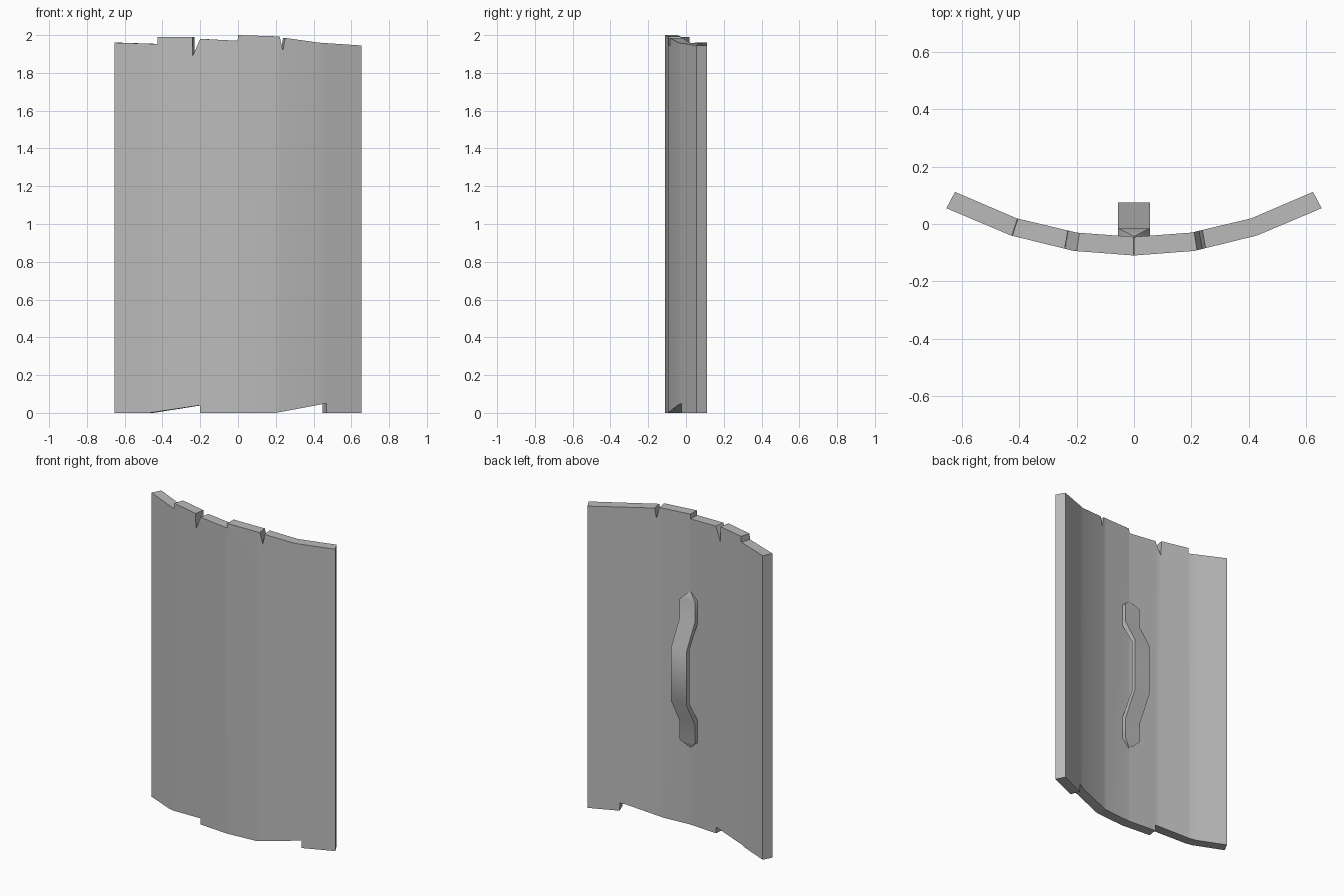
import bpy
import bmesh

cube = bpy.data.objects.get("Cube")
if cube:
    bpy.data.objects.remove(cube)

grey = bpy.data.materials.new("plain grey")
grey.use_nodes = True
COLOR = (0.5, 0.5, 0.5, 1)
grey.diffuse_color = COLOR
bsdf = next(n for n in grey.node_tree.nodes if n.type == "BSDF_PRINCIPLED")
bsdf.inputs["Base Color"].default_value = COLOR


def interp(points, x):
    for (x0, y0), (x1, y1) in zip(points, points[1:]):
        if x <= x1:
            return y0 + (y1 - y0) * (x - x0) / (x1 - x0)
    return points[-1][1]


def loft(name, rings, angle):
    """Join four-cornered rings into a closed solid."""
    bm = bmesh.new()
    rows = [[bm.verts.new(p) for p in ring] for ring in rings]
    for a, b in zip(rows, rows[1:]):
        for i in range(4):
            j = (i + 1) % 4
            bm.faces.new((a[i], a[j], b[j], b[i]))
    bm.faces.new(rows[0])
    bm.faces.new(rows[-1])
    bmesh.ops.remove_doubles(bm, verts=bm.verts, dist=0.0001)
    bmesh.ops.recalc_face_normals(bm, faces=bm.faces)
    mesh = bpy.data.meshes.new(name)
    bm.to_mesh(mesh)
    bm.free()
    mesh.materials.append(grey)
    obj = bpy.data.objects.new(name, mesh)
    bpy.context.collection.objects.link(obj)
    bpy.ops.object.select_all(action="DESELECT")
    obj.select_set(True)
    bpy.context.view_layer.objects.active = obj
    bpy.ops.object.shade_smooth_by_angle(angle=angle)
    return obj


# Curved panel: front and back arcs, with chipped top and bottom edges
front_arc = [(0, -0.11), (0.21, -0.094), (0.43, -0.04), (0.655, 0.055)]
back_arc = [(0, -0.045), (0.21, -0.03), (0.43, 0.02), (0.655, 0.112)]
top_edge = [(-0.655, 1.96), (-0.427, 1.953), (-0.425, 1.99), (-0.242, 1.99),
            (-0.24, 1.89), (-0.2, 1.98), (-0.002, 1.97), (0, 2.0),
            (0.22, 1.993), (0.238, 1.92), (0.25, 1.985), (0.43, 1.96),
            (0.655, 1.945)]
bottom_edge = [(-0.655, 0), (-0.47, 0), (-0.202, 0.04), (-0.2, 0),
               (0.2, 0), (0.468, 0.05), (0.47, 0), (0.655, 0)]
stations = {x for x, _ in top_edge + bottom_edge}
stations |= {s * x for x, _ in front_arc for s in (-1, 1)}
rings = []
for x in sorted(stations):
    yf, yb = interp(front_arc, abs(x)), interp(back_arc, abs(x))
    lo, hi = interp(bottom_edge, x), interp(top_edge, x)
    xb = x * 0.954
    rings.append([(x, yf, lo), (x, yf, hi), (xb, yb, hi), (xb, yb, lo)])
loft("shield_panel", rings, 0.5)

# Strap handle: half width, inner y, outer y and height from the middle
half = [(0.0, -0.05, -0.043, 0.505), (0.055, -0.05, -0.015, 0.455),
        (0.055, -0.05, -0.012, 0.33), (0.055, 0.045, 0.075, 0.17)]
path = half + [(w, a, b, -z) for w, a, b, z in reversed(half)]
rings = [[(-w, a, 1 + z), (w, a, 1 + z), (w, b, 1 + z), (-w, b, 1 + z)]
         for w, a, b, z in path]
loft("strap_handle", rings, 0.9)
